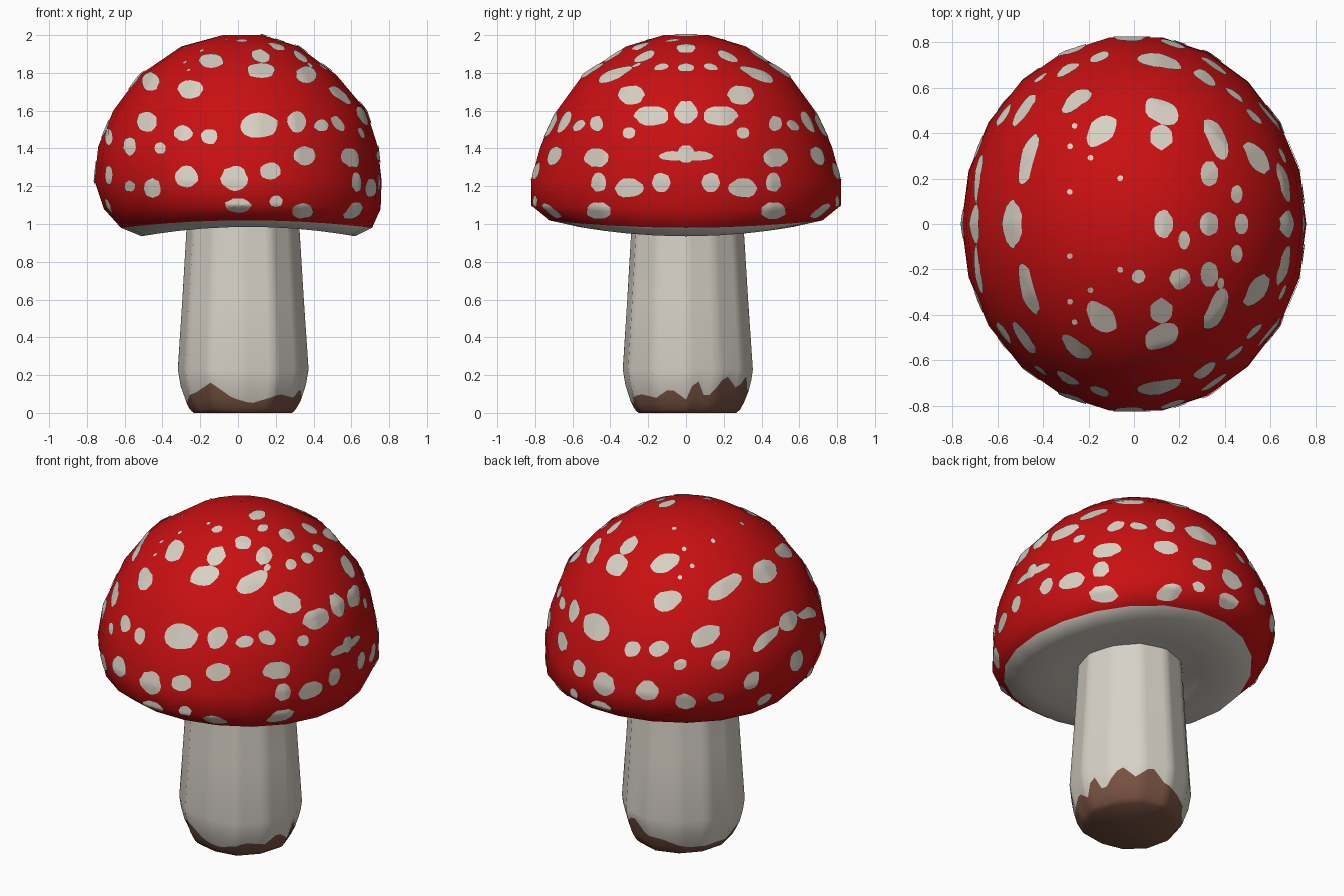
import bpy, bmesh, math, random
from math import cos, sin, tau
from mathutils import Vector
from mathutils.bvhtree import BVHTree

random.seed(4)
if "Cube" in bpy.data.objects:
    bpy.data.objects.remove(bpy.data.objects["Cube"])


def material(name, rgb):
    m = bpy.data.materials.new(name)
    m.use_nodes = True
    m.diffuse_color = (*rgb, 1)
    m.node_tree.nodes["Principled BSDF"].inputs["Base Color"].default_value = (*rgb, 1)
    return m


red = material("cap red", (0.58, 0.005, 0.006))
cream = material("spot cream", (0.68, 0.63, 0.55))
pale = material("stem cream", (0.68, 0.64, 0.57))
brown = material("soil brown", (0.19, 0.085, 0.055))


def finish(bm, name, mats, angle=50):
    me = bpy.data.meshes.new(name)
    bm.to_mesh(me)
    ob = bpy.data.objects.new(name, me)
    bpy.context.scene.collection.objects.link(ob)
    for m in mats:
        me.materials.append(m)
    bpy.ops.object.select_all(action="DESELECT")
    ob.select_set(True)
    bpy.context.view_layer.objects.active = ob
    bpy.ops.object.shade_smooth_by_angle(angle=math.radians(angle))
    return ob


def loft(rings, slots, cap_start=True, cap_end=True):
    """Skin rings listed from the bottom up or inside out; slots gives each band's material."""
    bm = bmesh.new()
    rows = [[bm.verts.new(p) for p in ring] for ring in rings]
    n = len(rows[0])
    for a, b, slot in zip(rows, rows[1:], slots):
        for i in range(n):
            j = (i + 1) % n
            bm.faces.new((a[i], a[j], b[j], b[i])).material_index = slot
    if cap_start:
        bm.faces.new(rows[0][::-1]).material_index = slots[0]
    if cap_end:
        bm.faces.new(rows[-1]).material_index = slots[-1]
    bmesh.ops.recalc_face_normals(bm, faces=bm.faces)
    return bm


# Cap: oval rings from the underside centre, round the rim, to the crown
# (height, left reach, right reach, depth, rim wave)
cap_profile = [
    (1.01, -0.22, 0.26, 0.24, 0), (0.99, -0.36, 0.42, 0.40, 0.01),
    (0.96, -0.51, 0.62, 0.57, 0.025), (1.0, -0.62, 0.71, 0.73, 0.02),
    (1.09, -0.71, 0.755, 0.83, 0.01), (1.23, -0.76, 0.76, 0.83, 0),
    (1.41, -0.74, 0.74, 0.78, 0), (1.6, -0.66, 0.68, 0.69, 0),
    (1.79, -0.52, 0.52, 0.55, 0), (1.94, -0.30, 0.32, 0.32, 0),
    (2.0, -0.08, 0.13, 0.12, 0)]
SIDES = 22
cap_rings = []
for z, x0, x1, ry, wave in cap_profile:
    ring = []
    for i in range(SIDES):
        a = tau * i / SIDES
        ring.append(((x0 + x1) / 2 + (x1 - x0) / 2 * cos(a), ry * sin(a),
                     z - wave * cos(2 * a)))
    cap_rings.append(ring)
cap_bm = loft(cap_rings, [1] * 3 + [0] * 7)
tree = BVHTree.FromBMesh(cap_bm)
finish(cap_bm, "cap", [red, pale])

# Spots: ovals laid on the cap as thin plates (across, up, width, height)
front_spots = [
    (-.14, 1.86, .13, .08), (-.25, 1.71, .13, .10), (-.46, 1.75, .09, .10),
    (-.48, 1.54, .11, .11), (-.29, 1.48, .10, .08), (-.15, 1.46, .09, .08),
    (-.57, 1.41, .07, .10), (-.41, 1.4, .06, .06), (-.68, 1.46, .04, .09),
    (-.27, 1.25, .12, .11), (-.02, 1.24, .14, .13), (-.45, 1.19, .09, .1),
    (-.57, 1.2, .06, .06), (-.68, 1.26, .04, .1), (0, 1.1, .14, .07),
    (.17, 1.28, .11, .09), (.2, 1.12, .07, .06), (.34, 1.07, .11, .08),
    (.35, 1.36, .11, .1), (.11, 1.52, .2, .13), (.31, 1.54, .1, .11),
    (.44, 1.52, .08, .06), (.36, 1.79, .11, .09), (.12, 1.81, .15, .08)]
right_spots = [
    (0, 1.59, .12, .12), (.18, 1.57, .18, .1), (0, 1.37, .09, .09),
    (.07, 1.36, .14, .05), (.13, 1.22, .1, .1), (.3, 1.19, .15, .1),
    (.47, 1.35, .13, .1), (.46, 1.22, .08, .1), (.46, 1.07, .13, .09),
    (.29, 1.68, .14, .1), (.3, 1.48, .07, .06), (.47, 1.53, .07, .08)]
left_spots = [(0, 1.76, .21, .1), (0, 1.5, .17, .1), (0, 1.27, .13, .12),
              (.22, 1.1, .1, .08)]
top_spots = [
    (.13, 0, .08, .12), (.33, 0, .08, .1), (.47, 0, .06, .09),
    (.33, .22, .08, .11), (.45, .13, .05, .08), (.12, .38, .1, .11)]
lone_spots = [(.22, -.07, .05, .08), (.2, -.24, .09, .09), (.02, -.23, .06, .06),
              (.38, -.26, .03, .05)]
speck_places = [(-.26, .43), (-.28, .34), (-.19, .29), (-.06, .2), (-.28, .14)]
top_spots += [(x, y, .025, .025) for x, y in speck_places]

# Each facing turns (across, up) into a ray start and direction
facings = {
    "front": (lambda u, v: Vector((u, -3, v)), Vector((0, 1, 0))),
    "right": (lambda u, v: Vector((3, u, v)), Vector((-1, 0, 0))),
    "left": (lambda u, v: Vector((-3, u, v)), Vector((1, 0, 0))),
    "top": (lambda u, v: Vector((u, v, 3)), Vector((0, 0, -1)))}
spots_bm = bmesh.new()


def add_spot(facing, u, v, w, h, mirrored):
    start, ray = facings[facing]

    def place(du, dv):
        # Pull points that miss the cap back towards the spot's middle
        for k in range(10):
            s = 1 - k / 10
            hit, normal, _, _ = tree.ray_cast(start(u + du * s, v + dv * s), ray)
            if hit:
                return hit + normal * 0.005
        return None

    middle = place(0, 0)
    if middle is None:
        return
    n = 16
    wobble = [random.uniform(0.93, 1.07) for _ in range(n)]
    rows = []
    for k in (1, 2, 3):
        rows.append([place(w / 2 * k / 3 * wobble[i] * cos(tau * i / n),
                           h / 2 * k / 3 * wobble[i] * sin(tau * i / n)) for i in range(n)])
    for flip in ((1, -1) if mirrored else (1,)):
        make = lambda p: spots_bm.verts.new((p.x, p.y * flip, p.z))
        centre = make(middle)
        loops = [[make(p) for p in row] for row in rows]
        for i in range(n):
            j = (i + 1) % n
            faces = [spots_bm.faces.new((centre, loops[0][i], loops[0][j]))]
            for a, b in zip(loops, loops[1:]):
                faces.append(spots_bm.faces.new((a[i], b[i], b[j], a[j])))
            for f in faces:
                f.normal_update()
                if f.normal.dot(f.calc_center_median() - Vector((0, 0, 1.1))) < 0:
                    f.normal_flip()


for facing, spots in (("front", front_spots), ("right", right_spots),
                      ("left", left_spots), ("top", top_spots)):
    for spot in spots:
        add_spot(facing, *spot, True)
for spot in lone_spots:
    add_spot("top", *spot, False)
finish(spots_bm, "cap_spots", [cream], 80)

# Stem: faceted column, with a soil stain whose upper edge wanders
FACETS, STEP = 12, 5
ridge = [random.uniform(0.96, 1.03) for _ in range(FACETS)]
stem_profile = [(0, 0.26), (0.015, 0.28), (0.09, 0.318), (0.21, 0.348),
                (0.6, 0.322), (1.0, 0.298), (1.06, 0.296)]
soil_edge = [(0, .07), (10, .19), (20, .07), (40, .2), (55, .13), (70, .2), (85, .12),
             (105, .1), (130, .05), (180, .05), (220, .11), (240, .16), (260, .08),
             (280, .05), (310, .1), (330, .08), (345, .13), (360, .07)]


def lerp(table, x):
    for (x0, y0), (x1, y1) in zip(table, table[1:]):
        if x <= x1:
            return y0 + (y1 - y0) * (x - x0) / (x1 - x0)
    return table[-1][1]


def stem_point(i, z):
    k, t = divmod(i, STEP)
    r = lerp(stem_profile, z)
    ends = []
    for c in (k, k + 1):
        a = tau * c / FACETS
        ends.append(Vector((0.02 + r * ridge[c % FACETS] * cos(a),
                            r * ridge[c % FACETS] * sin(a), z)))
    return ends[0].lerp(ends[1], t / STEP)


columns = range(FACETS * STEP)
edge = [lerp(soil_edge, 360 * i / len(columns)) for i in columns]
stem_rings = [[stem_point(i, 0) for i in columns]]
stem_rings += [[stem_point(i, edge[i] * f) for i in columns] for f in (0.15, 0.5, 1)]
stem_rings += [[stem_point(i, edge[i] + (0.23 - edge[i]) * f) for i in columns]
               for f in (0.5, 1)]
stem_rings += [[stem_point(i, z) for i in columns] for z in (0.6, 1.0, 1.06)]
finish(loft(stem_rings, [1, 1, 1, 0, 0, 0, 0, 0]), "stem", [pale, brown])
